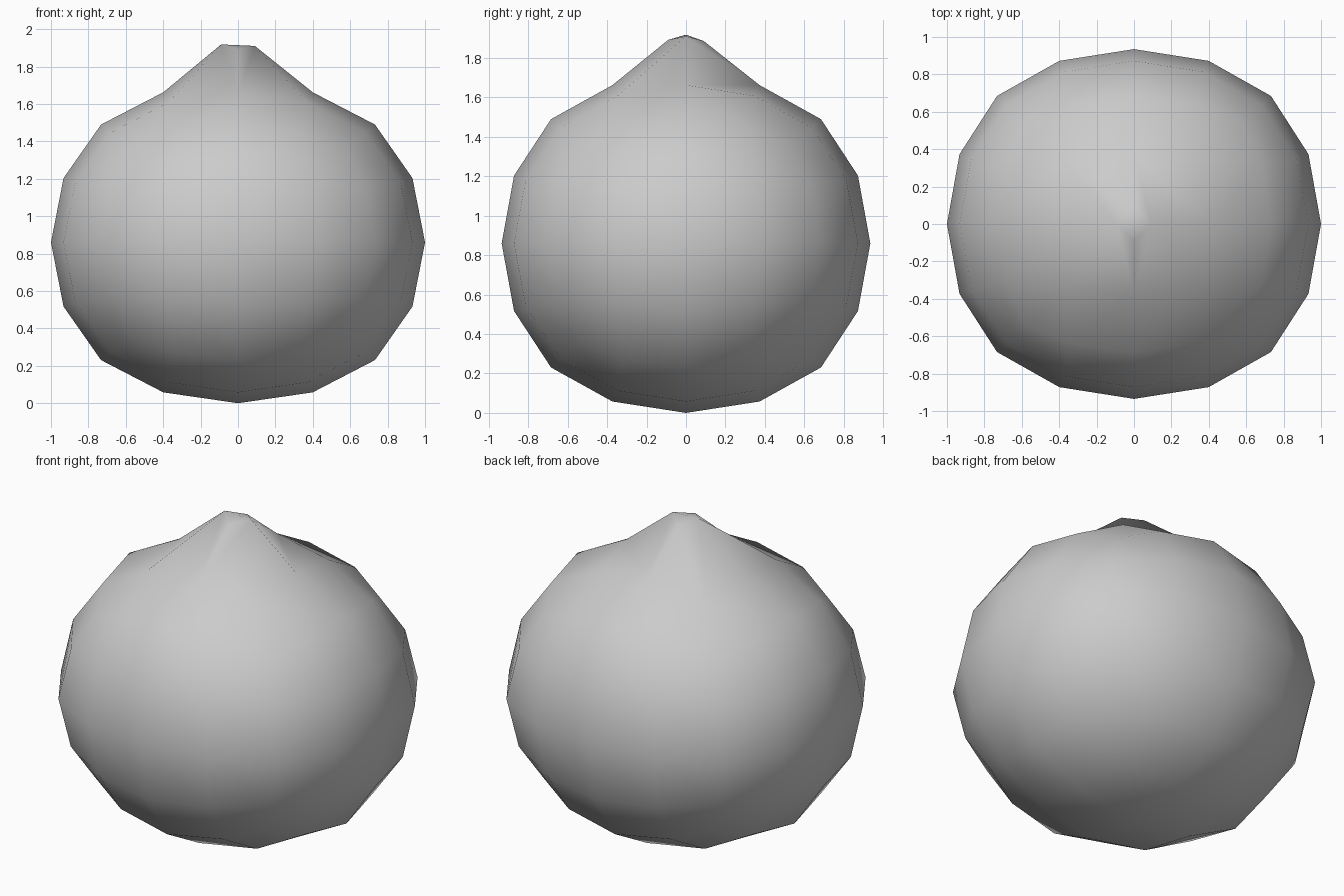
import bpy, bmesh

if "Cube" in bpy.data.objects:
    bpy.data.objects.remove(bpy.data.objects["Cube"])

# Rounded body: subdivided cube (16-sided outline), slightly flattened
bpy.ops.mesh.primitive_cube_add(size=2)
body = bpy.context.object
body.name = "onion_body"
sub = body.modifiers.new("round", 'SUBSURF')
sub.levels = 2
sub.use_limit_surface = False
bpy.ops.object.modifier_apply(modifier=sub.name)

bm = bmesh.new()
bm.from_mesh(body.data)
r = max(v.co.x for v in bm.verts)
for v in bm.verts:
    v.co.x *= 1.0 / r
    v.co.y *= 0.935 / r
    v.co.z = v.co.z * 0.86 / r + 0.86

# Pointed tip: cut the pole vertex into a small diamond and raise it
pole = max(bm.verts, key=lambda v: v.co.z)
bmesh.ops.bevel(bm, geom=[pole], offset=0.09, offset_type='OFFSET',
                segments=1, profile=0.5, affect='VERTICES')
for v in bm.verts:
    x, y, z = v.co
    if z > 1.6 and x * x + y * y < 0.04:
        if abs(x) > abs(y):
            v.co = (0.09, 0, 1.91) if x > 0 else (-0.09, 0, 1.918)
        else:
            v.co = (0, 0.09, 1.886) if y > 0 else (0, -0.09, 1.892)

bmesh.ops.recalc_face_normals(bm, faces=bm.faces)
for f in bm.faces:
    f.smooth = True
bm.to_mesh(body.data)
bm.free()
